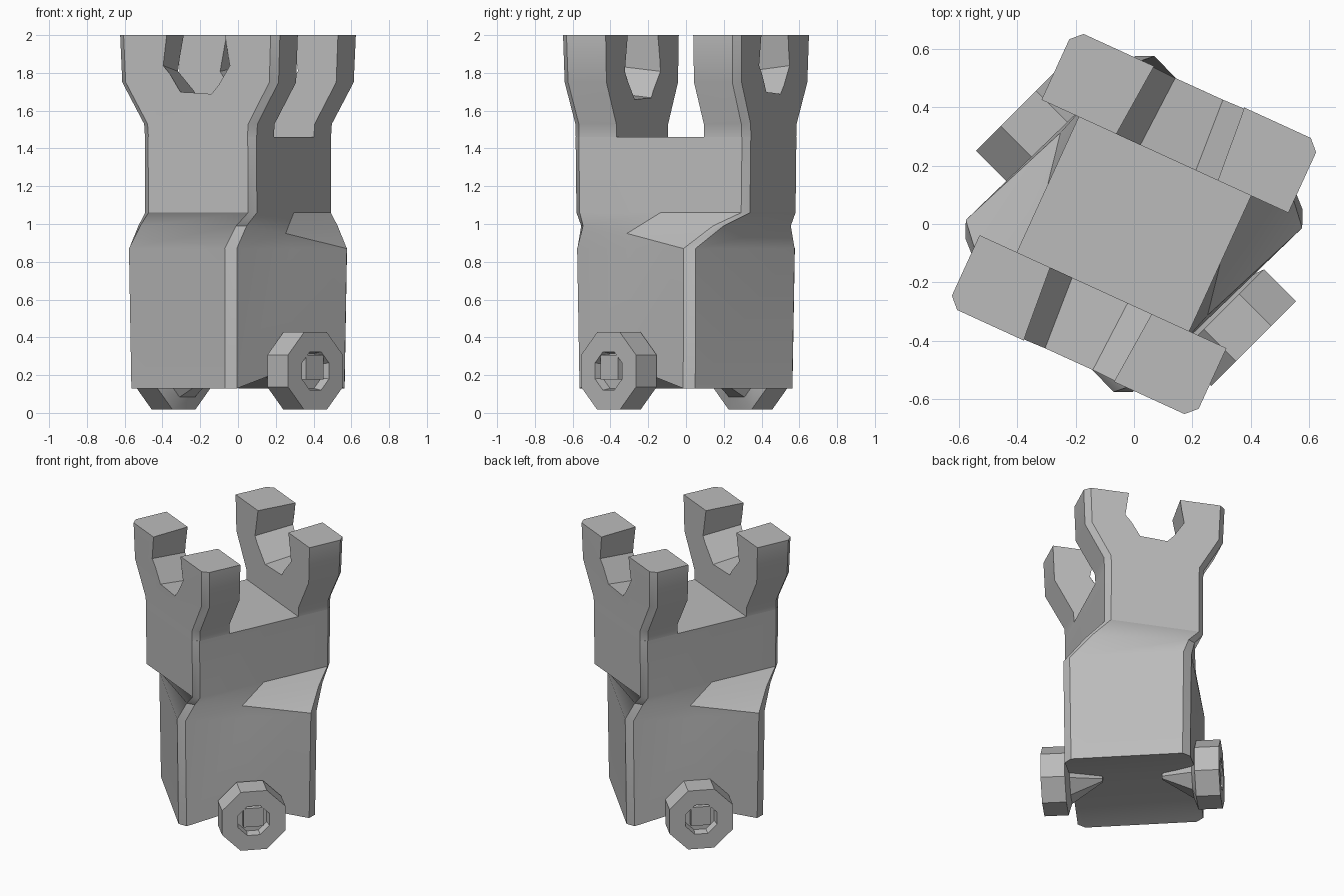
import bpy
import bmesh
from math import radians, cos, sin, pi
from mathutils import Matrix, Vector

old = bpy.data.objects.get("Cube")
if old:
    bpy.data.objects.remove(old, do_unlink=True)

grey = bpy.data.materials.new("plain_grey")
grey.use_nodes = True
colour = (0.5, 0.5, 0.5, 1)
grey.diffuse_color = colour
grey.node_tree.nodes["Principled BSDF"].inputs["Base Color"].default_value = colour

TOP_TURN = radians(-24.6)
BASE_TURN = radians(-46)
FLOOR = 1.46


def activate(obj):
    bpy.ops.object.select_all(action='DESELECT')
    obj.select_set(True)
    bpy.context.view_layer.objects.active = obj


def finish(name, bm):
    bmesh.ops.recalc_face_normals(bm, faces=bm.faces)
    mesh = bpy.data.meshes.new(name)
    bm.to_mesh(mesh)
    bm.free()
    mesh.materials.append(grey)
    obj = bpy.data.objects.new(name, mesh)
    bpy.context.collection.objects.link(obj)
    activate(obj)
    bpy.ops.object.shade_smooth_by_angle(angle=radians(32))
    return obj


def loft(bm, rings):
    """Skin a list of rings of points, leaving the ends open."""
    rows = [[bm.verts.new(p) for p in ring] for ring in rings]
    for low, high in zip(rows, rows[1:]):
        n = len(low)
        for i in range(n):
            j = (i + 1) % n
            bm.faces.new((low[i], low[j], high[j], high[i]))
    return rows


def turned(points, z, turn):
    spin = Matrix.Rotation(turn, 3, 'Z')
    return [spin @ Vector((u, v, z)) for u, v in points]


def body_outline(hu, hv, c):
    half = [(hu, c - hv), (hu, 0), (hu, hv - c), (hu - c, hv), (c - hu, hv)]
    return half + [(-u, -v) for u, v in half]


# Twisted body: square base turning into a narrower waist
levels = [(0.13, 0.402, 0.44, 0.045, BASE_TURN), (0.87, 0.41, 0.45, 0.045, BASE_TURN),
          (0.99, 0.35, 0.46, 0.04, radians(-35)), (1.06, 0.325, 0.505, 0.035, TOP_TURN),
          (FLOOR, 0.325, 0.51, 0.035, TOP_TURN)]
bm = bmesh.new()
rows = loft(bm, [turned(body_outline(hu, hv, c), z, t) for z, hu, hv, c, t in levels])
bm.faces.new(rows[-1])

# Narrow ledge where each side of the base runs out, and a raised trough below
base, shoulder, waist = rows[:3]
for mid, sign in ((1, 1), (6, -1)):
    waist[mid].co = turned([(0.4 * sign, -0.036 * sign)], 0.95, BASE_TURN)[0]
    bmesh.ops.connect_verts(bm, verts=[shoulder[mid + 1], waist[mid]])
    base[mid].co.z = 0.24
bm.faces.new(base[1:7])
bm.faces.new(base[6:] + base[:2])
finish("body", bm)


# Fork plates: flared uprights with a rounded slot
def fork_outline(hu, hv, c=0.037):
    return [(hu, -0.255), (-hu, -0.255), (-hu, c - hv),
            (c - hu, -hv), (hu - c, -hv), (hu, c - hv)]


def make_fork(name, extra_turn):
    turn = TOP_TURN + extra_turn
    bm = bmesh.new()
    steps = [(FLOOR, 0.325, 0.51), (1.53, 0.33, 0.51), (1.75, 0.455, 0.515), (2.0, 0.465, 0.52)]
    rows = loft(bm, [turned(fork_outline(hu, hv), z, turn) for z, hu, hv in steps])
    bm.faces.new(rows[0])
    bm.faces.new(rows[-1])
    fork = finish(name, bm)

    # The slot widens and deepens towards the inner side of the plate
    slot = [(-0.16, 2.1), (-0.2, 1.84), (-0.1, 1.7), (0.08, 1.69), (0.19, 1.84), (0.15, 2.1)]
    spin = Matrix.Rotation(turn, 3, 'Z')
    bm = bmesh.new()
    rows = loft(bm, [[spin @ Vector((u * flare, v, z - drop)) for u, z in slot]
                     for v, flare, drop in ((-0.7, 0.88, -0.02), (-0.1, 1.26, 0.05))])
    bm.faces.new(rows[0])
    bm.faces.new(rows[1])
    cutter = finish("slot_cutter", bm)
    cutter.hide_render = True

    cut = fork.modifiers.new("slot", 'BOOLEAN')
    cut.operation = 'DIFFERENCE'
    cut.solver = 'EXACT'
    cut.object = cutter
    activate(fork)
    bpy.ops.object.modifier_apply(modifier=cut.name)
    bpy.data.objects.remove(cutter, do_unlink=True)
    bpy.ops.object.shade_smooth_by_angle(angle=radians(32))


make_fork("front_fork", 0)
make_fork("back_fork", pi)


# Eight-sided wheels with a pointed inner hub and a recessed square bolt
def make_wheel(name, turn, shift):
    place = (Matrix.Translation((0, 0, 0.222)) @ Matrix.Rotation(turn, 4, 'Z')
             @ Matrix.Translation((shift, 0, 0)))
    profile = [(0.2, 0.02), (0.40, 0.15), (0.425, 0.222), (0.58, 0.222), (0.58, 0.11), (0.53, 0.1)]
    angles = [(k + 0.5) * pi / 4 for k in range(8)]
    bm = bmesh.new()
    rows = loft(bm, [[(d, rad * cos(a), rad * sin(a)) for a in angles] for d, rad in profile])
    bm.faces.new(rows[0])
    bm.faces.new(rows[-1])
    bolt = Matrix.Translation((0.55, 0, 0.02)) @ Matrix.Diagonal((0.05, 0.13, 0.13, 1))
    bmesh.ops.create_cube(bm, size=1, matrix=bolt)
    bmesh.ops.transform(bm, matrix=place, verts=bm.verts)
    finish(name, bm)


make_wheel("right_front_wheel", radians(-45), 0)
make_wheel("left_back_wheel", radians(135), -0.02)
